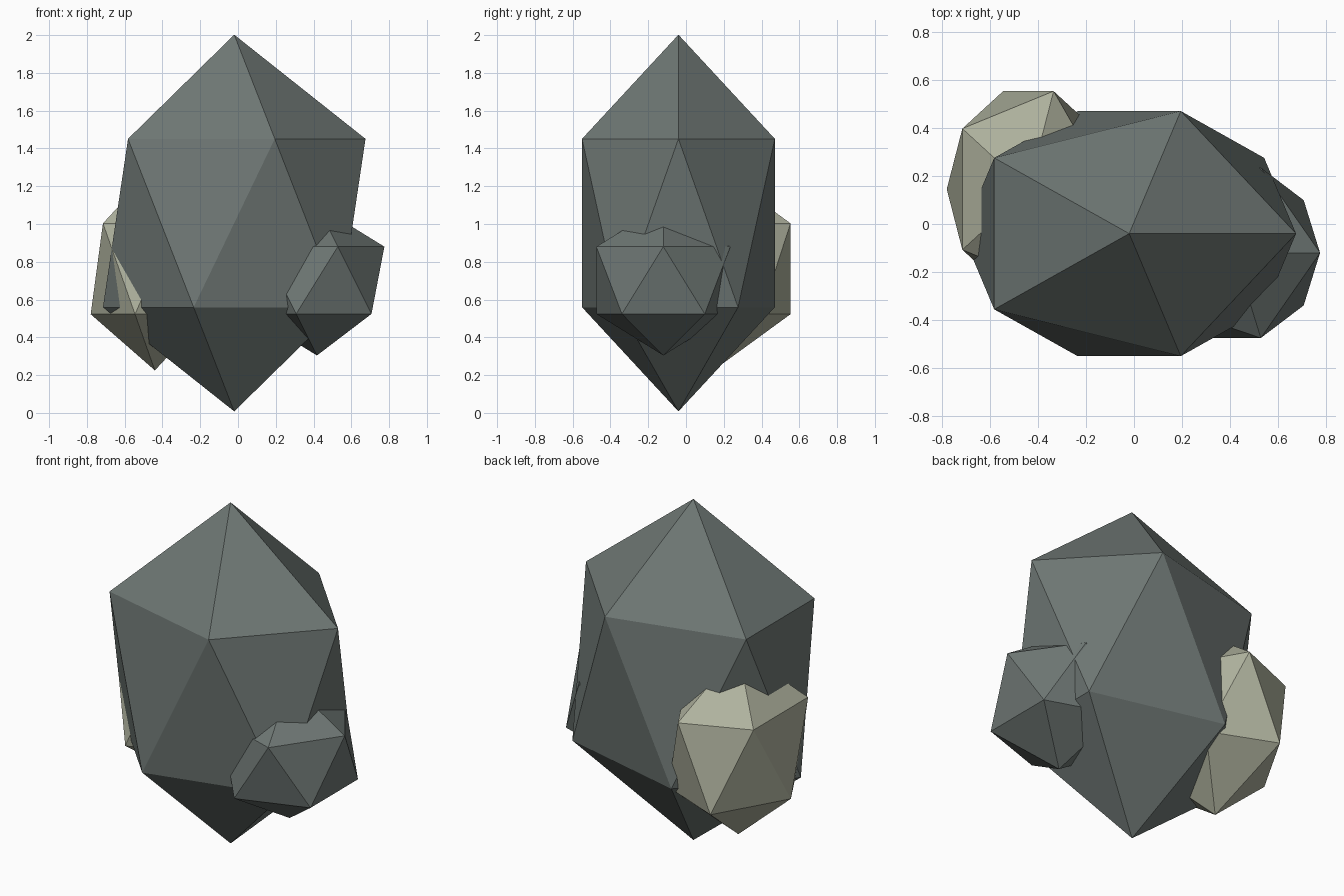
import bpy

default = bpy.data.objects.get("Cube")
if default:
    bpy.data.objects.remove(default, do_unlink=True)


def make_material(name, colour):
    mat = bpy.data.materials.new(name)
    mat.use_nodes = True
    mat.diffuse_color = colour
    mat.node_tree.nodes["Principled BSDF"].inputs["Base Color"].default_value = colour
    return mat


def make_rock(name, centre, radii, mat):
    """A flat-faced twenty-sided rock, stretched along each axis."""
    bpy.ops.mesh.primitive_ico_sphere_add(subdivisions=1, radius=1, location=centre)
    rock = bpy.context.object
    rock.name = name
    rock.scale = radii
    bpy.ops.object.transform_apply(location=False, rotation=False, scale=True)
    bpy.ops.object.shade_flat()
    rock.data.materials.append(mat)
    return rock


slate = make_material("slate grey", (0.156, 0.184, 0.174, 1))
sand = make_material("pale sandstone", (0.429, 0.445, 0.342, 1))

# Tall central boulder
make_rock("main_boulder", (-0.02, -0.04, 1.005), (0.777, 0.6, 0.997), slate)
# Small boulder on the front left
make_rock("small_boulder", (0.418, -0.12, 0.702), (0.399, 0.417, 0.398), slate)
# Pale boulder on the back right
make_rock("pale_boulder", (-0.44, 0.145, 0.763), (0.38, 0.48, 0.538), sand)
